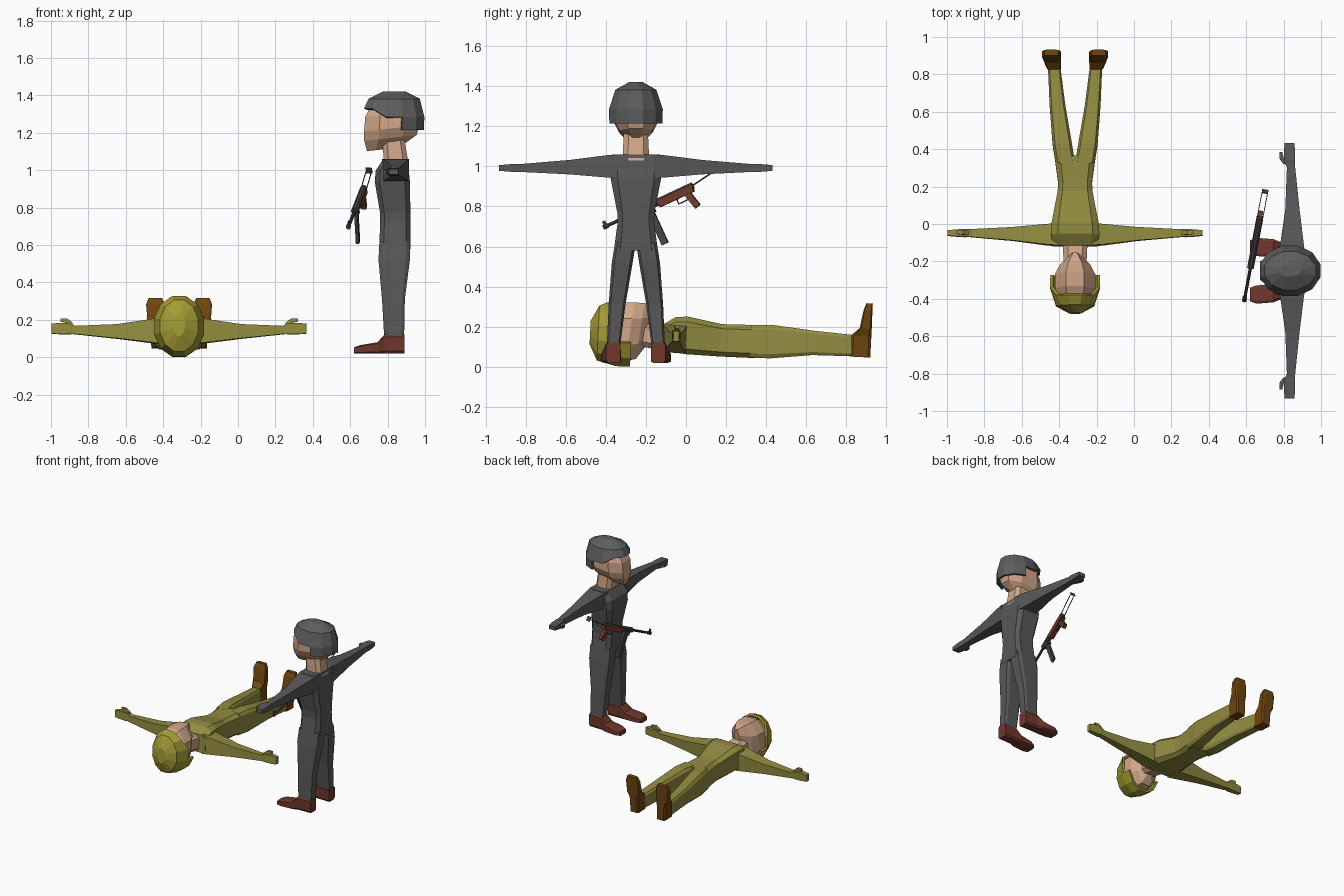
import bpy, bmesh
from math import sin, cos, pi
from mathutils import Matrix, Vector

cube = bpy.data.objects.get("Cube")
if cube:
    bpy.data.objects.remove(cube)


def material(name, r, g, b):
    mat = bpy.data.materials.new(name)
    mat.use_nodes = True
    mat.diffuse_color = (r, g, b, 1)
    mat.node_tree.nodes["Principled BSDF"].inputs["Base Color"].default_value = (r, g, b, 1)
    return mat


GREY = material("dark grey cloth", .1, .098, .1)
STEEL = material("helmet grey", .11, .11, .112)
OLIVE = material("olive cloth", .29, .265, .052)
LIME = material("helmet olive", .37, .335, .035)
SKIN = material("skin", .65, .39, .25)
RED_BROWN = material("red brown leather", .16, .038, .024)
TAN = material("tan brown leather", .155, .06, .005)
METAL = material("gun metal", .06, .06, .063)
WOOD = material("gun wood", .165, .045, .024)

SQUARE = [(1, -1), (1, 1), (-1, 1), (-1, -1)]


def octagon(k):
    """Cross-section of a box with cut corners."""
    return [(1, -k), (1, k), (k, 1), (-k, 1), (-1, k), (-1, -k), (-k, -1), (k, -1)]


def circle(n):
    return [(cos(a), sin(a)) for a in ((i + .5) * 2 * pi / n for i in range(n))]


def finish(name, bm, mat, frame):
    bmesh.ops.recalc_face_normals(bm, faces=bm.faces)
    mesh = bpy.data.meshes.new(name)
    bm.to_mesh(mesh)
    bm.free()
    mesh.materials.append(mat)
    obj = bpy.data.objects.new(name, mesh)
    bpy.context.collection.objects.link(obj)
    obj.matrix_world = frame
    return obj


def loft(axis, rings, section, side=1, slope=0, caps=(True, True)):
    """Skin rings (position, centre a, centre b, half a, half b) along an axis."""
    bm = bmesh.new()
    loops = []
    for p, ca, cb, ha, hb in rings:
        loop = []
        for u, v in section:
            a, b = ca + u * ha, cb + v * hb
            co = {"x": (p, a, b), "y": (a, p, b), "z": (a, b, p + slope * b)}[axis]
            loop.append(bm.verts.new((co[0] * side, co[1], co[2])))
        loops.append(loop)
    n = len(section)
    for low, high in zip(loops, loops[1:]):
        for i in range(n):
            j = (i + 1) % n
            bm.faces.new((low[i], low[j], high[j], high[i]))
    for loop, closed in zip((loops[0], loops[-1]), caps):
        if closed:
            bm.faces.new(loop)
    return bm


def box(name, centre, size, mat, frame, tilt=0):
    bm = bmesh.new()
    place = Matrix.Translation(centre) @ Matrix.Rotation(tilt, 4, "X") @ Matrix.Diagonal((*size, 1))
    bmesh.ops.create_cube(bm, size=1, matrix=place)
    return finish(name, bm, mat, frame)


def helmet(name, mat, frame):
    rim = 1.285
    rings = [(1.215, 0, 0, .137, .165), (rim, 0, 0, .139, .167),
             (1.382, 0, 0, .106, .142), (1.422, 0, 0, .032, .06)]
    bm = loft("z", rings, circle(12), caps=(False, True))
    # open the face side, leaving the neck guard
    opening = [f for f in bm.faces
               if f.calc_center_median().z < rim - .01 and f.calc_center_median().y < .04]
    bmesh.ops.delete(bm, geom=opening, context="FACES")
    for v in bm.verts:
        if abs(v.co.z - rim) < .01 and v.co.y < -.1:
            v.co.z = 1.33
    obj = finish(name, bm, mat, frame)
    shell = obj.modifiers.new("thickness", "SOLIDIFY")
    shell.thickness = .016
    shell.offset = -1


def soldier(prefix, cloth, hat, leather, frame):
    def part(name, mat, *args, **kw):
        finish(prefix + name, loft(*args, **kw), mat, frame)

    # torso, neck and head
    part("torso", cloth, "z", [
        (.58, 0, .003, .11, .083), (.72, 0, .006, .091, .081), (.77, 0, .006, .093, .081),
        (.94, 0, -.01, .126, .094), (1.0, 0, -.01, .13, .088), (1.06, 0, .008, .12, .066)],
        octagon(.72))
    part("neck", SKIN, "z", [(1.03, 0, .012, .067, .065), (1.17, 0, -.005, .06, .06)], octagon(.6))
    part("head", SKIN, "z", [
        (1.118, 0, -.06, .022, .085), (1.175, 0, -.02, .082, .14), (1.225, 0, -.013, .108, .148),
        (1.3, 0, -.01, .108, .145), (1.37, 0, 0, .09, .12)], octagon(.45), slope=.11)
    helmet(prefix + "helmet", hat, frame)

    # limbs, mirrored
    for label, side in (("left_", 1), ("right_", -1)):
        part(label + "leg", cloth, "z", [
            (.1, .112, 0, .033, .053), (.31, .094, -.004, .042, .061),
            (.52, .068, 0, .052, .084), (.62, .052, .003, .052, .082)], octagon(.75), side=side)
        part(label + "shoe", leather, "y", [
            (-.215, .127, .037, .036, .016), (-.18, .127, .043, .049, .022),
            (-.09, .122, .05, .047, .03), (-.05, .115, .071, .038, .051),
            (.055, .112, .071, .036, .051)], octagon(.75), side=side)
        part(label + "arm", cloth, "x", [
            (.09, .008, 1.0, .072, .059), (.15, .01, 1.0, .062, .055),
            (.33, .012, .996, .038, .036), (.57, .004, .992, .021, .02)], SQUARE, side=side)
        part(label + "hand", cloth, "x", [
            (.55, .003, .992, .02, .018), (.59, -.003, .992, .03, .021),
            (.64, -.004, .992, .03, .018), (.682, -.003, .992, .026, .014)], SQUARE, side=side)
        part(label + "thumb", cloth, "x", [
            (.57, -.026, .992, .01, .011), (.6, -.046, .992, .012, .011),
            (.635, -.05, .99, .008, .009)], SQUARE, side=side)


# standing figure faces -x, lying figure rests on its back with its head to -y
standing = Matrix.Translation((.835, -.25, 0)) @ Matrix.Rotation(-pi / 2, 4, "Z")
lying = Matrix.Translation((-.315, .942, .1)) @ Matrix.Rotation(pi, 4, "Z") \
    @ Matrix.Rotation(.05 - pi / 2, 4, "X")
soldier("standing_", GREY, STEEL, RED_BROWN, standing)
soldier("lying_", OLIVE, LIME, TAN, lying)

# gun frame: y runs from muzzle to stock, z is the gun's up
along = Vector((.17, .897, .42)).normalized()
across = along.cross(Vector((-.05, -.41, .9))).normalized()
up = across.cross(along)
gun = Matrix((across, along, up)).transposed().to_4x4()
gun.translation = (.589, -.412, .695)


def tube(name, start, end, radius, mat):
    rings = [(t, 0, 0, radius, radius) for t in (start, end)]
    finish(name, loft("y", rings, circle(8)), mat, gun)


tube("gun_barrel", 0, .27, .009, METAL)
tube("gun_muzzle", 0, .025, .013, METAL)
tube("gun_receiver", .2, .5, .019, METAL)
box("gun_front_sight", (0, .014, .018), (.006, .016, .022), METAL, gun)
box("gun_magazine", (0, .25, -.105), (.018, .036, .2), METAL, gun)
box("gun_magazine_well", (0, .25, -.02), (.028, .05, .04), METAL, gun)
box("gun_lower_stock", (0, .4, -.01), (.036, .19, .038), WOOD, gun)
box("gun_grip", (0, .468, -.062), (.026, .032, .09), WOOD, gun, tilt=.25)
box("gun_trigger_guard", (0, .425, -.053), (.008, .06, .006), METAL, gun)
box("gun_guard_front", (0, .397, -.04), (.008, .006, .03), METAL, gun)
for label, side in (("left_", 1), ("right_", -1)):
    box(label + "stock_wire", (side * .015, .58, .013), (.004, .18, .005), METAL, gun, tilt=.15)
box("stock_butt", (0, .668, .026), (.034, .004, .035), METAL, gun, tilt=.15)
